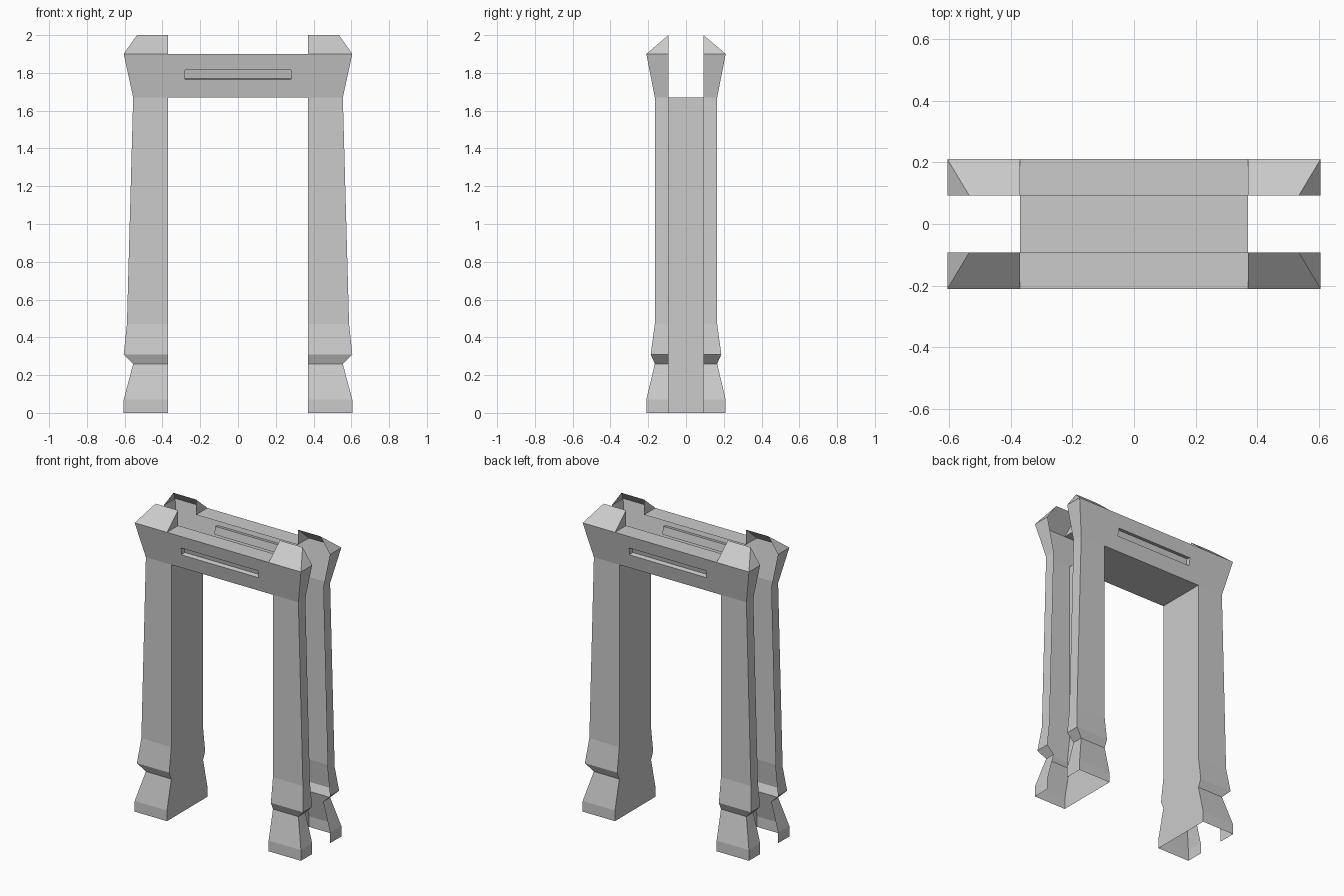
import bpy, bmesh
from mathutils import Vector

if "Cube" in bpy.data.objects:
    bpy.data.objects.remove(bpy.data.objects["Cube"])

# Post silhouette: (z, outer x, outer y)
PROFILE = [(0, .605, .21), (.07, .605, .21), (.26, .555, .165), (.31, .605, .187),
           (.47, .588, .165), (1.67, .555, .165), (1.9, .605, .21)]
IN_X, GAP_Y, TOP = .37, .093, 1.9


def build(name, faces):
    """Quarter shell (x > 0, y < 0) mirrored over x and y."""
    bm = bmesh.new()
    for f in faces:
        bm.faces.new([bm.verts.new(p) for p in f])
    bmesh.ops.remove_doubles(bm, verts=bm.verts, dist=1e-4)
    mesh = bpy.data.meshes.new(name)
    bm.to_mesh(mesh)
    bm.free()
    ob = bpy.data.objects.new(name, mesh)
    bpy.context.collection.objects.link(ob)
    mod = ob.modifiers.new("mirror", 'MIRROR')
    mod.use_axis = (True, True, False)
    return ob


# Post plates (front face + outer return) and the door jambs
post, jamb = [], []
for (z0, x0, y0), (z1, x1, y1) in zip(PROFILE, PROFILE[1:]):
    post.append([(IN_X, -y0, z0), (x0, -y0, z0), (x1, -y1, z1), (IN_X, -y1, z1)])
    post.append([(x0, -y0, z0), (x0, -GAP_Y, z0), (x1, -GAP_Y, z1), (x1, -y1, z1)])
    if z1 < TOP:
        jamb.append([(IN_X, 0, z0), (IN_X, -y0, z0), (IN_X, -y1, z1), (IN_X, 0, z1)])
build("post_plates", post)
build("door_jambs", jamb)

# Hipped caps on top of each post plate
a, b = (IN_X, -.21, TOP), (.605, -.21, TOP)
c, d = (.605, -GAP_Y, TOP), (IN_X, -GAP_Y, TOP)
r0, r1 = (IN_X, -GAP_Y, 2), (.535, -GAP_Y, 2)
build("post_caps", [[a, b, r1, r0], [b, c, r1], [d, a, r0]])


# Lintel plate with a recessed slot
def on_plate(x, z):
    return Vector((x, -(.165 + .045 * (z - 1.67) / .23), z))


xs, zs = [0, .28, IN_X], [1.67, 1.765, 1.815, TOP]
lintel = []
for i in range(2):
    for j in range(3):
        if (i, j) != (0, 1):
            lintel.append([on_plate(xs[i], zs[j]), on_plate(xs[i + 1], zs[j]),
                           on_plate(xs[i + 1], zs[j + 1]), on_plate(xs[i], zs[j + 1])])
inward = Vector((0, .23, .045)).normalized() * .03
rim = [on_plate(0, zs[1]), on_plate(.28, zs[1]), on_plate(.28, zs[2]), on_plate(0, zs[2])]
back = [p + inward for p in rim]
lintel.append(back)
for k in range(3):
    lintel.append([rim[k], rim[k + 1], back[k + 1], back[k]])
lintel.append([(0, -.21, TOP), (IN_X, -.21, TOP), (IN_X, -GAP_Y, TOP), (0, -GAP_Y, TOP)])
build("lintel", lintel)

# Soffit across the opening
build("lintel_soffit", [[(0, 0, 1.67), (IN_X, 0, 1.67), (IN_X, -.165, 1.67), (0, -.165, 1.67)]])
